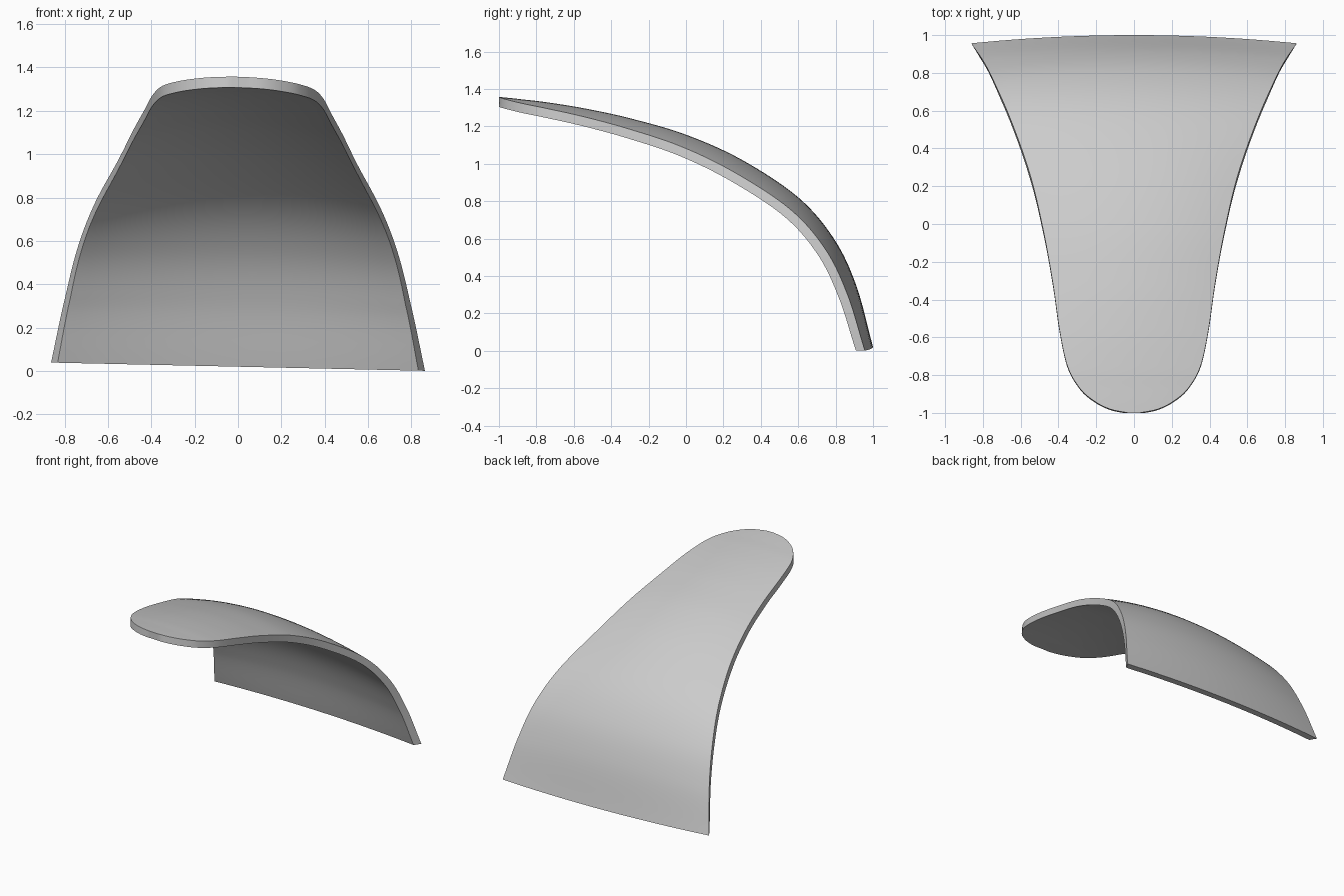
import bpy, bmesh, math
from mathutils import Vector

cube = bpy.data.objects.get("Cube")
if cube:
    bpy.data.objects.remove(cube, do_unlink=True)

STEPS, COLS, THICK, ROLL = 8, 24, 0.05, 0.022

# Stations along the spine: y, z, half width, sag of the rim below the crown
STATIONS = [Vector(s) for s in (
    (1.0, .02, .862, .045), (.91, .35, .795, .055), (.79, .6, .735, .06),
    (.6, .82, .655, .065), (.3, 1.02, .552, .067), (0, 1.155, .483, .058),
    (-.3, 1.243, .43, .047), (-.55, 1.297, .395, .035), (-.75, 1.329, .352, .024),
    (-.87, 1.343, .285, .015), (-.94, 1.351, .205, .008), (-.98, 1.355, .125, .003),
    (-1.0, 1.357, .03, 0))]


def spline(points, steps):
    """Smooth curve through all stations."""
    ends = [2 * points[0] - points[1]] + points + [2 * points[-1] - points[-2]]
    out = []
    for a, b, c, d in zip(ends, ends[1:], ends[2:], ends[3:]):
        for i in range(steps):
            t = i / steps
            out.append(.5 * (2 * b + (c - a) * t + (2 * a - 5 * b + 4 * c - d) * t ** 2
                             + (3 * b - a - 3 * c + d) * t ** 3))
    return out + [points[-1]]


rows = spline(STATIONS, STEPS)
bm = bmesh.new()
outer, inner = [], []
for i, (y, z, width, sag) in enumerate(rows):
    before, after = rows[max(i - 1, 0)], rows[min(i + 1, len(rows) - 1)]
    ny, nz = after[1] - before[1], before[0] - after[0]
    size = math.hypot(ny, nz)
    # The foot is cut flat, so the thickness turns level there
    ny, nz = ny / size, nz / size * min(1, i / STEPS)
    inset = 1 - .035 * max(0, 1 - i / (4 * STEPS))
    for layer, depth, scale in ((outer, 0, 1), (inner, THICK, inset)):
        line = []
        for j in range(COLS + 1):
            u = 2 * j / COLS - 1
            drop = sag * u * u + depth
            x = u * width * scale
            line.append(bm.verts.new((x, max(y - ny * drop, -1), z - nz * drop - ROLL * x)))
        layer.append(line)

# Outer and inner skins
for layer in (outer, inner):
    for a, b in zip(layer, layer[1:]):
        for j in range(COLS):
            bm.faces.new((a[j], a[j + 1], b[j + 1], b[j]))


def rim_loop(layer):
    """Boundary of a skin, in order."""
    return (layer[0] + [r[-1] for r in layer[1:-1]] + layer[-1][::-1]
            + [r[0] for r in layer[-2:0:-1]])


# Rim wall between the skins
lo, li = rim_loop(outer), rim_loop(inner)
for k in range(len(lo)):
    n = (k + 1) % len(lo)
    bm.faces.new((lo[k], lo[n], li[n], li[k]))
bmesh.ops.recalc_face_normals(bm, faces=bm.faces)

mesh = bpy.data.meshes.new("curved_shell")
bm.to_mesh(mesh)
bm.free()
shell = bpy.data.objects.new("curved_shell", mesh)
bpy.context.collection.objects.link(shell)

# Plain grey finish
grey = bpy.data.materials.new("light_grey")
grey.use_nodes = True
colour = (.6, .6, .6, 1)
grey.diffuse_color = colour
grey.node_tree.nodes["Principled BSDF"].inputs["Base Color"].default_value = colour
mesh.materials.append(grey)

bpy.context.view_layer.objects.active = shell
shell.select_set(True)
bpy.ops.object.shade_smooth_by_angle(angle=math.radians(35))
